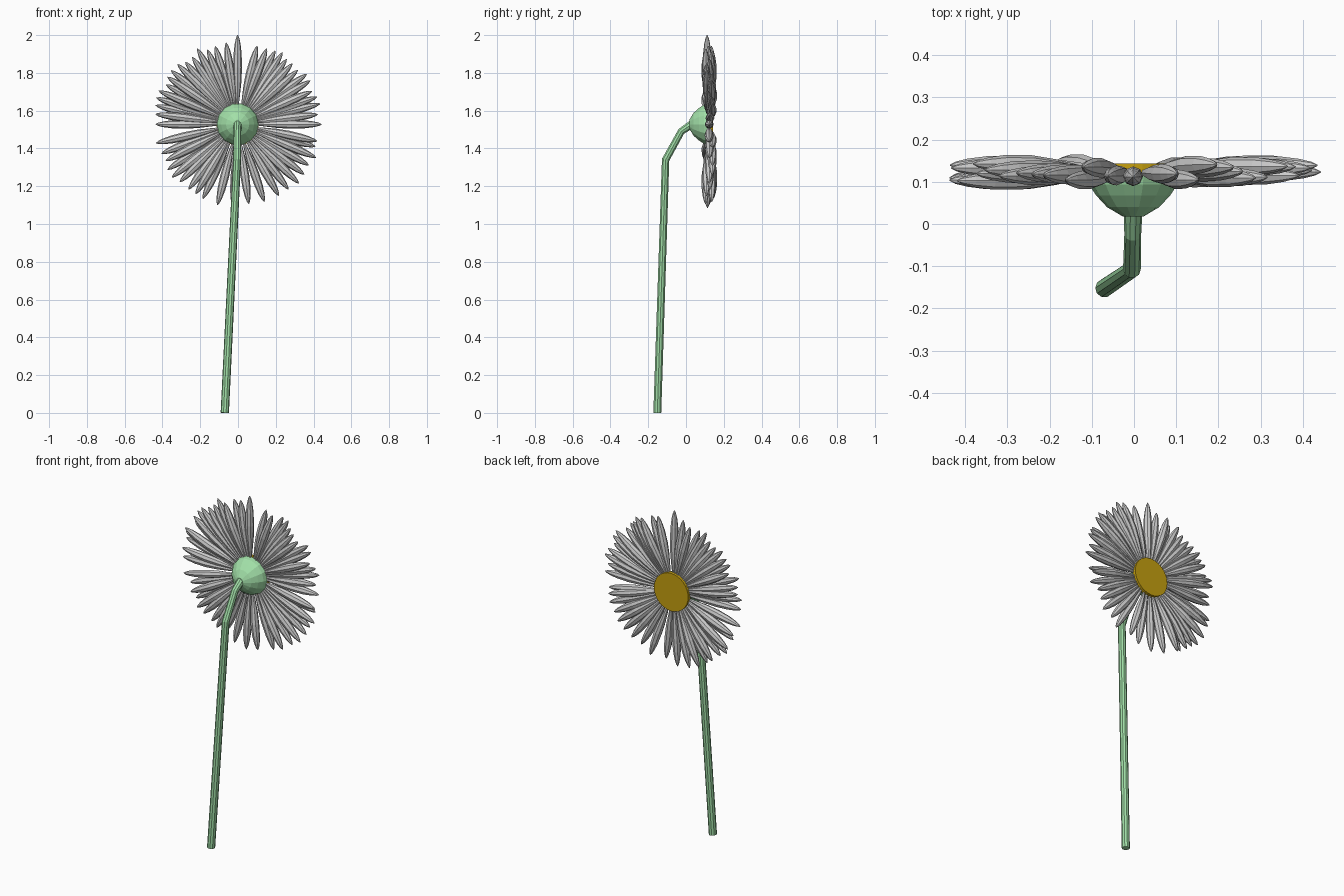
import bpy, bmesh, math, random
from mathutils import Vector

if "Cube" in bpy.data.objects:
    bpy.data.objects.remove(bpy.data.objects["Cube"])

random.seed(4)
CZ = 1.528  # height of the flower head


def material(name, rgb):
    m = bpy.data.materials.new(name)
    m.diffuse_color = (*rgb, 1)
    m.use_nodes = True
    m.node_tree.nodes["Principled BSDF"].inputs["Base Color"].default_value = m.diffuse_color
    return m


GREEN = material("soft green", (0.36, 0.74, 0.39))
GREY = material("petal grey", (0.60, 0.60, 0.60))
GOLD = material("centre gold", (0.56, 0.35, 0.005))


def loft(bm, pts, radii, sides, ref):
    """Skin round rings along a path, with capped ends."""
    pts = [Vector(p) for p in pts]
    rings = []
    for i, p in enumerate(pts):
        t = Vector()
        if i > 0:
            t += (p - pts[i - 1]).normalized()
        if i < len(pts) - 1:
            t += (pts[i + 1] - p).normalized()
        t.normalize()
        u = Vector(ref)
        u = (u - t * u.dot(t)).normalized()
        v = t.cross(u)
        rings.append([bm.verts.new(p + radii[i] * (u * math.cos(a) + v * math.sin(a)))
                      for a in (2 * math.pi * k / sides for k in range(sides))])
    for r0, r1 in zip(rings, rings[1:]):
        for k in range(sides):
            j = (k + 1) % sides
            bm.faces.new((r0[k], r0[j], r1[j], r1[k]))
    bm.faces.new(rings[0][::-1])
    bm.faces.new(rings[-1])


def finish(bm, name, mat):
    bmesh.ops.recalc_face_normals(bm, faces=bm.faces[:])
    me = bpy.data.meshes.new(name)
    bm.to_mesh(me)
    bm.free()
    me.materials.append(mat)
    bpy.context.collection.objects.link(bpy.data.objects.new(name, me))


def part(name, pts, radii, sides, mat, ref=(1, 0, 0)):
    bm = bmesh.new()
    loft(bm, pts, radii, sides, ref)
    finish(bm, name, mat)


# Bent stem
part("stem",
     [(-0.07, -0.152, 0), (-0.005, -0.108, 1.34), (-0.003, -0.025, 1.49), (-0.002, 0.03, CZ)],
     [0.022, 0.021, 0.02, 0.022], 10, GREEN)

# Green cup behind the petals
part("flower_cup", [(-0.002, y, CZ) for y in (0.018, 0.04, 0.068, 0.094, 0.122)],
     [0.025, 0.062, 0.088, 0.105, 0.112], 14, GREEN)

# Flat golden centre
part("flower_centre", [(-0.002, 0.12, CZ), (-0.002, 0.143, CZ)], [0.112, 0.112], 32, GOLD)

# Petals: spindles at uneven clockwise angles from the top
angles = [0, 14, 21, 27, 32, 37, 42, 48, 54, 59, 66, 71, 76, 83, 90, 102, 106, 113, 120,
          127, 134, 142, 150, 161, 172, 183, 194, 205, 211, 217, 225, 231, 237, 243, 249,
          257, 270, 277, 283, 288, 293, 299, 304, 309, 315, 320, 326, 332, 338, 344, 352]
shape = [(0.0, 0.2), (0.15, 0.5), (0.35, 0.85), (0.55, 1.0), (0.75, 0.9),
         (0.88, 0.65), (0.96, 0.36), (1.0, 0.06)]
bm = bmesh.new()
for a in angles:
    tip = 0.473 if a == 0 else random.uniform(0.425, 0.455)
    dy = random.uniform(-0.02, 0.022)
    s, c = math.sin(math.radians(a)), math.cos(math.radians(a))
    pts = []
    for f, _ in shape:
        r = 0.09 + (tip - 0.09) * f
        pts.append((s * r - 0.002, 0.122 + dy * min(1, f * 1.6), CZ + c * r))
    loft(bm, pts, [0.0235 * w for _, w in shape], 8, (0, 1, 0))
finish(bm, "petals", GREY)
